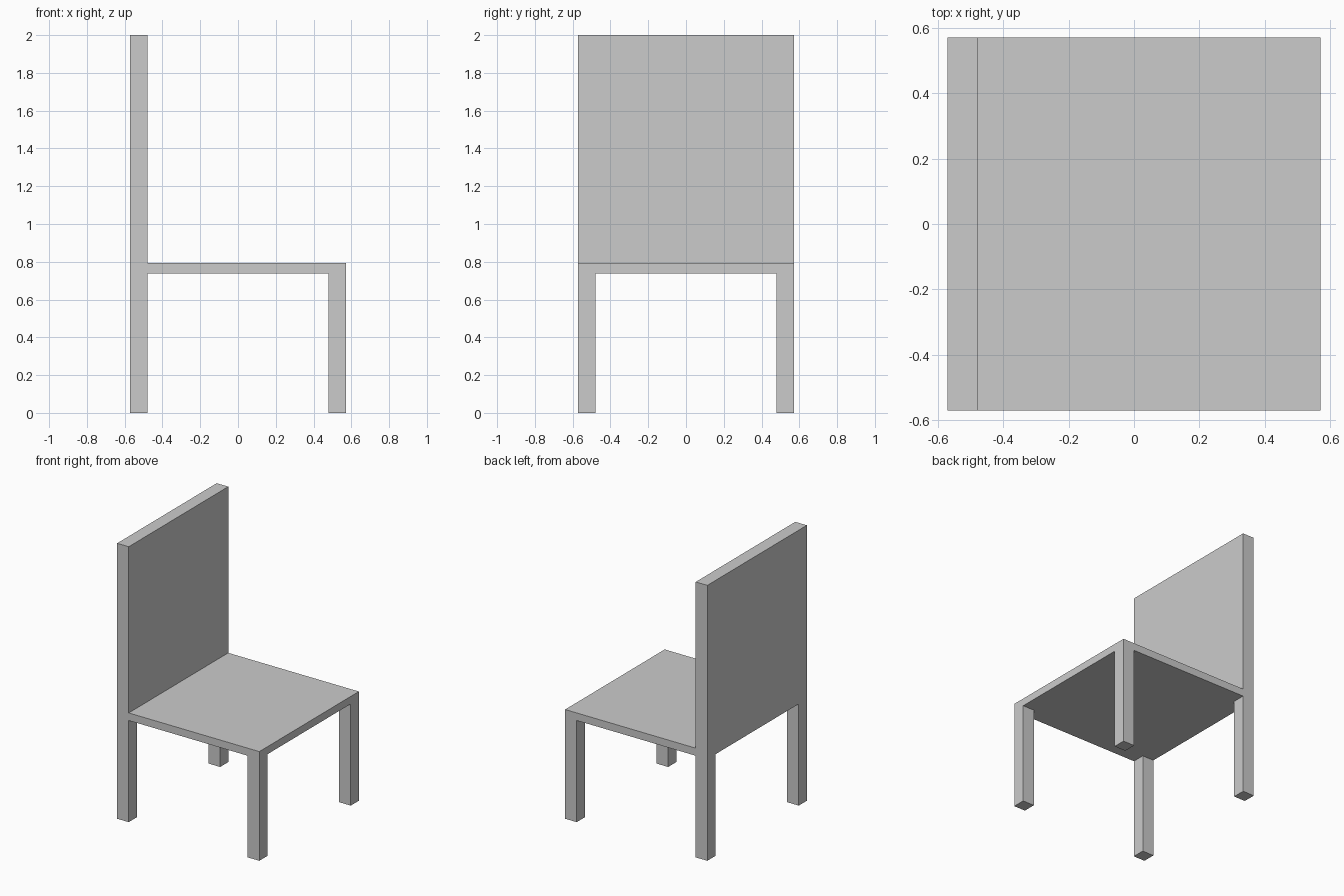
import bpy
import bmesh
from mathutils import Matrix, Vector

if "Cube" in bpy.data.objects:
    bpy.data.objects.remove(bpy.data.objects["Cube"])

HALF = 0.571           # half width of the square seat
INNER = 0.478          # inner side of legs and backrest
SEAT_LOW, SEAT_TOP = 0.738, 0.793
HEIGHT = 2.0


def extrude_to(bm, faces, z):
    """Extrude horizontal faces straight up or down to height z."""
    result = bmesh.ops.extrude_face_region(bm, geom=faces)
    for item in result["geom"]:
        if isinstance(item, bmesh.types.BMVert):
            item.co.z = z


bm = bmesh.new()

# Seat slab
size = Vector((2 * HALF, 2 * HALF, SEAT_TOP - SEAT_LOW))
centre = Vector((0, 0, (SEAT_TOP + SEAT_LOW) / 2))
bmesh.ops.create_cube(bm, size=1, matrix=Matrix.Translation(centre) @ Matrix.Diagonal(size).to_4x4())

# Cuts that mark out the legs and the backrest
for axis in (Vector((1, 0, 0)), Vector((0, 1, 0))):
    for side in (-1, 1):
        bmesh.ops.bisect_plane(bm, geom=bm.verts[:] + bm.edges[:] + bm.faces[:],
                               plane_co=axis * side * INNER, plane_no=axis)
bm.normal_update()

# Four legs from the underside corners
corners = []
for f in bm.faces:
    c = f.calc_center_median()
    if f.normal.z < -0.9 and abs(c.x) > INNER and abs(c.y) > INNER:
        corners.append(f)
extrude_to(bm, corners, 0)
bm.normal_update()

# Backrest from the strip along the -x edge of the seat top
strip = [f for f in bm.faces
         if f.normal.z > 0.9 and f.calc_center_median().x < -INNER]
extrude_to(bm, strip, HEIGHT)

bmesh.ops.recalc_face_normals(bm, faces=bm.faces[:])
mesh = bpy.data.meshes.new("chair")
bm.to_mesh(mesh)
bm.free()
chair = bpy.data.objects.new("chair", mesh)
bpy.context.collection.objects.link(chair)
